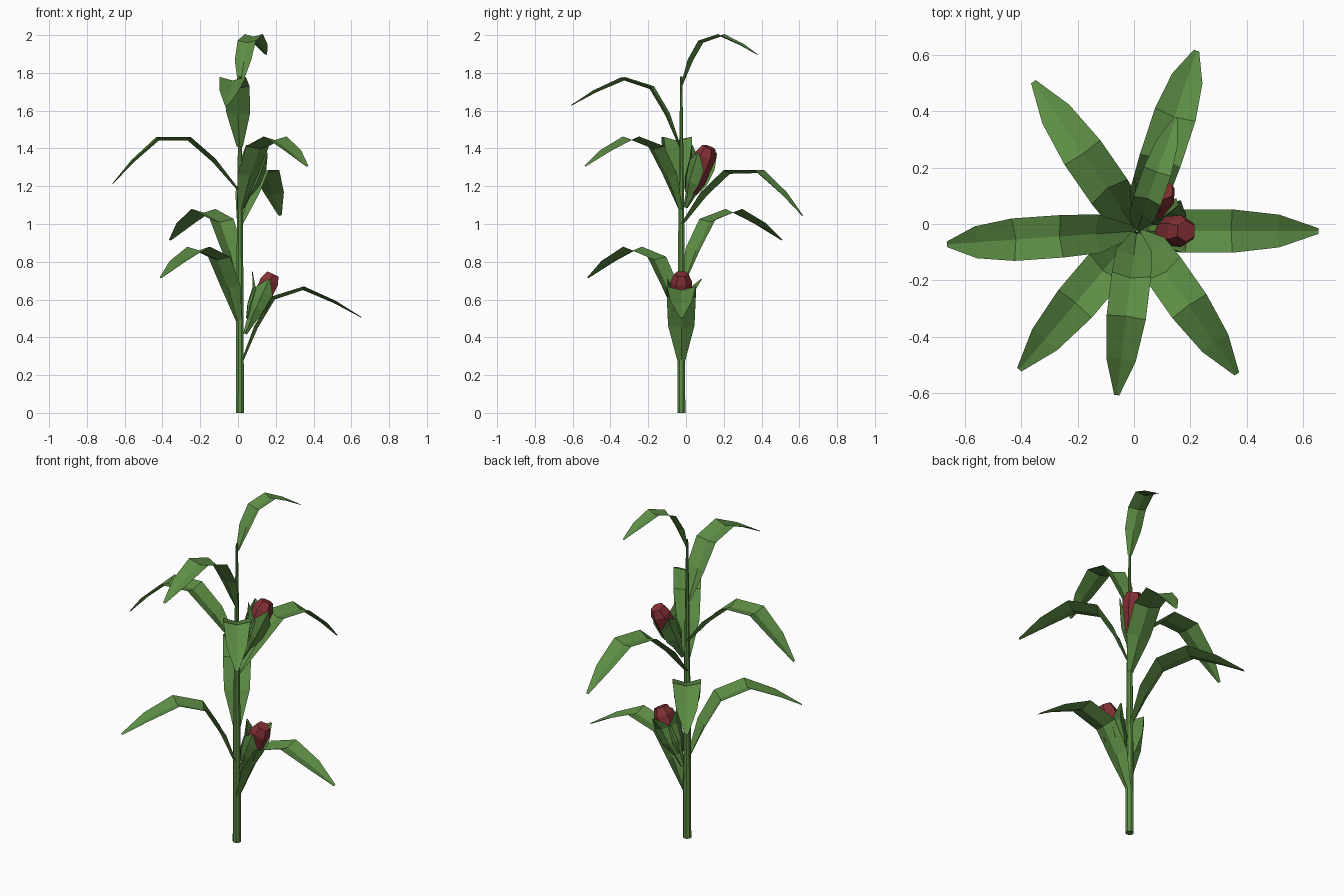
import bpy
import math
from mathutils import Matrix, Vector

if "Cube" in bpy.data.objects:
    bpy.data.objects.remove(bpy.data.objects["Cube"])

CX, CY = 0.01, -0.025


def material(name, color):
    m = bpy.data.materials.new(name)
    m.diffuse_color = color
    m.use_nodes = True
    m.node_tree.nodes["Principled BSDF"].inputs["Base Color"].default_value = m.diffuse_color
    return m


GREEN = material("leaf_green", (0.11, 0.27, 0.06, 1))
RED = material("cob_red", (0.23, 0.03, 0.035, 1))


def make(name, verts, faces, mat):
    me = bpy.data.meshes.new(name)
    me.from_pydata([tuple(v) for v in verts], [], faces)
    me.materials.append(mat)
    ob = bpy.data.objects.new(name, me)
    bpy.context.collection.objects.link(ob)
    return ob


def lathe(name, rings, sides, mat, matrix):
    """Closed low-poly column from (radius, height) rings."""
    verts = [matrix @ Vector((r * math.cos(math.tau * (k + 0.5) / sides),
                              r * math.sin(math.tau * (k + 0.5) / sides), h))
             for r, h in rings for k in range(sides)]
    n = len(rings)
    faces = [(i * sides + k, i * sides + (k + 1) % sides,
              (i + 1) * sides + (k + 1) % sides, (i + 1) * sides + k)
             for i in range(n - 1) for k in range(sides)]
    faces += [tuple(reversed(range(sides))), tuple(range((n - 1) * sides, n * sides))]
    return make(name, verts, faces, mat)


def blade(name, sections, matrix):
    """Folded sheet; sections are (midrib x, midrib z, half width, edge dx, edge dz)."""
    verts, faces = [], []
    for x, z, w, dx, dz in sections:
        verts += [matrix @ Vector(p) for p in
                  ((x + dx, -w, z + dz), (x, 0, z), (x + dx, w, z + dz))]
    for i in range(len(sections) - 1):
        a = 3 * i
        faces += [(a, a + 3, a + 4, a + 1), (a + 1, a + 4, a + 5, a + 2)]
    return make(name, verts, faces, GREEN)


def place(angle, z):
    return Matrix.Translation((CX, CY, z)) @ Matrix.Rotation(math.radians(angle), 4, 'Z')


# Stalk
lathe("stalk", [(0.023, 0), (0.022, 0.3), (0.02, 0.7), (0.016, 1.1),
                (0.011, 1.45), (0.006, 1.78)], 8, GREEN, place(0, 0))

# Arching leaves: angle, base height, scale, extra droop in degrees
LEAF = [(0.012, 0.0, 0.018, -0.008, 0.005), (0.095, 0.19, 0.07, -0.018, 0.012),
        (0.185, 0.34, 0.077, -0.015, 0.017), (0.335, 0.39, 0.077, 0.004, 0.02),
        (0.50, 0.32, 0.058, 0.006, 0.014), (0.645, 0.243, 0.01, 0.0, 0.004)]
leaves = [(0, 0.26, 1.0, 0), (229.7, 0.47, 1.0, 0), (124.7, 0.67, 1.0, 0),
          (71.7, 1.00, 0.98, 17), (305, 1.07, 0.96, 0), (184, 1.18, 0.98, 18),
          (263, 1.405, 0.91, 0), (71, 1.735, 0.66, 0)]
for i, (ang, z, s, droop) in enumerate(leaves):
    m = place(ang, z) @ Matrix.Rotation(math.radians(droop), 4, 'Y') @ Matrix.Scale(s, 4)
    blade(f"leaf_{i + 1}", LEAF, m)

# Ears: red cob, short stem and three husk leaves on a tilted axis
for i, (ang, z) in enumerate([(0, 0.5), (57, 1.17)]):
    axis = (place(ang, z) @ Matrix.Translation((0.065, 0, 0))
            @ Matrix.Rotation(math.radians(25), 4, 'Y'))
    lathe(f"cob_{i + 1}", [(0.03, 0.0), (0.05, 0.06), (0.057, 0.215), (0.038, 0.26)],
          6, RED, axis)
    lathe(f"ear_stem_{i + 1}", [(0.012, -0.09), (0.03, 0.0)], 6, GREEN, axis)
    for j, (turn, tip) in enumerate([(-95, 0.075), (95, 0.11), (180, 0.105)]):
        husk = [(0.03, -0.012, 0.024, -0.01, 0), (0.056, 0.06, 0.052, -0.022, 0),
                (0.068, 0.15, 0.056, -0.02, 0), (tip, 0.225, 0.006, -0.003, 0)]
        blade(f"husk_{i + 1}_{j + 1}", husk,
              axis @ Matrix.Rotation(math.radians(turn), 4, 'Z'))
